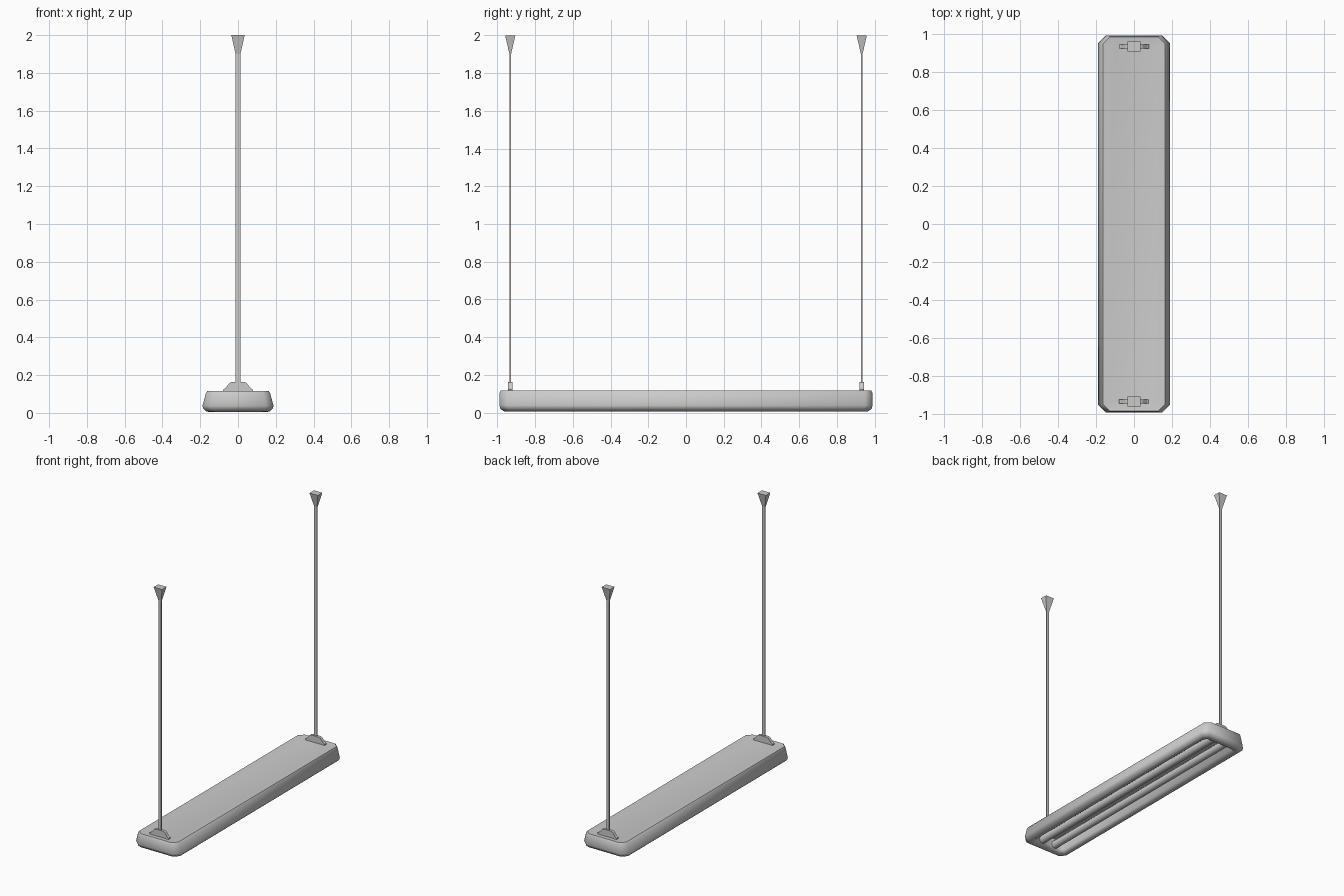
import bpy, bmesh, math
from mathutils import Matrix

if "Cube" in bpy.data.objects:
    bpy.data.objects.remove(bpy.data.objects["Cube"])


def finish(name, bm, smooth=None):
    bmesh.ops.recalc_face_normals(bm, faces=bm.faces)
    me = bpy.data.meshes.new(name)
    bm.to_mesh(me)
    bm.free()
    ob = bpy.data.objects.new(name, me)
    bpy.context.collection.objects.link(ob)
    if smooth:
        bpy.ops.object.select_all(action='DESELECT')
        ob.select_set(True)
        bpy.context.view_layer.objects.active = ob
        bpy.ops.object.shade_smooth_by_angle(angle=math.radians(smooth))
    return ob


def loft(bm, rings):
    """Skin closed rings of points and cap both ends."""
    loops = [[bm.verts.new(p) for p in r] for r in rings]
    for a, b in zip(loops, loops[1:]):
        n = len(a)
        for i in range(n):
            bm.faces.new((a[i], a[(i + 1) % n], b[(i + 1) % n], b[i]))
    bm.faces.new(loops[0])
    bm.faces.new(loops[-1])


def octagon(w, l, c, z):
    """Rectangle with cut corners: half width, half length, cut, height."""
    pts = [(w, -l + c), (w, l - c), (w - c, l), (-w + c, l),
           (-w, l - c), (-w, -l + c), (-w + c, -l), (w - c, -l)]
    return [(x, y, z) for x, y in pts]


def rect(w, l, y, z):
    return [(-w, y - l, z), (w, y - l, z), (w, y + l, z), (-w, y + l, z)]


# Housing: top, flared sides, rolled bottom rim, then the open lamp cavity
bm = bmesh.new()
loft(bm, [octagon(*r) for r in (
    (0.130, 0.955, 0.025, 0.113),
    (0.162, 0.982, 0.035, 0.117),
    (0.170, 0.988, 0.038, 0.105),
    (0.188, 0.990, 0.040, 0.038),
    (0.184, 0.985, 0.040, 0.022),
    (0.168, 0.970, 0.035, 0.008),
    (0.155, 0.955, 0.030, 0.005),
    (0.135, 0.930, 0.022, 0.010),
    (0.125, 0.920, 0.018, 0.025),
    (0.110, 0.910, 0.015, 0.085))])
finish("housing", bm, 45)

# Two lamp tubes inside the cavity
for side, x in (("left", -0.055), ("right", 0.055)):
    bm = bmesh.new()
    bmesh.ops.create_cone(bm, cap_ends=True, segments=12, radius1=0.028,
                          radius2=0.028, depth=1.84,
                          matrix=Matrix.Translation((x, 0, 0.045))
                          @ Matrix.Rotation(math.pi / 2, 4, 'X'))
    finish(side + "_lamp_tube", bm, 40)

for end, y in (("front", -0.932), ("back", 0.932)):
    # Stepped bracket plate standing on the housing
    bm = bmesh.new()
    profile = [(-0.08, 0.11), (-0.08, 0.122), (-0.068, 0.13), (-0.045, 0.158),
               (-0.035, 0.163)]
    profile += [(-x, z) for x, z in reversed(profile)]
    loft(bm, [[(x, y + d, z) for x, z in profile] for d in (-0.011, 0.011)])
    finish(end + "_bracket", bm)

    # Flat hanging rod
    bm = bmesh.new()
    loft(bm, [rect(0.012, 0.004, y, 0.15), rect(0.012, 0.004, y, 1.92)])
    finish(end + "_rod", bm)

    # Tapered ceiling mount
    bm = bmesh.new()
    loft(bm, [rect(0.013, 0.004, y, 1.9), rect(0.035, 0.027, y, 2.0)])
    finish(end + "_ceiling_mount", bm)
